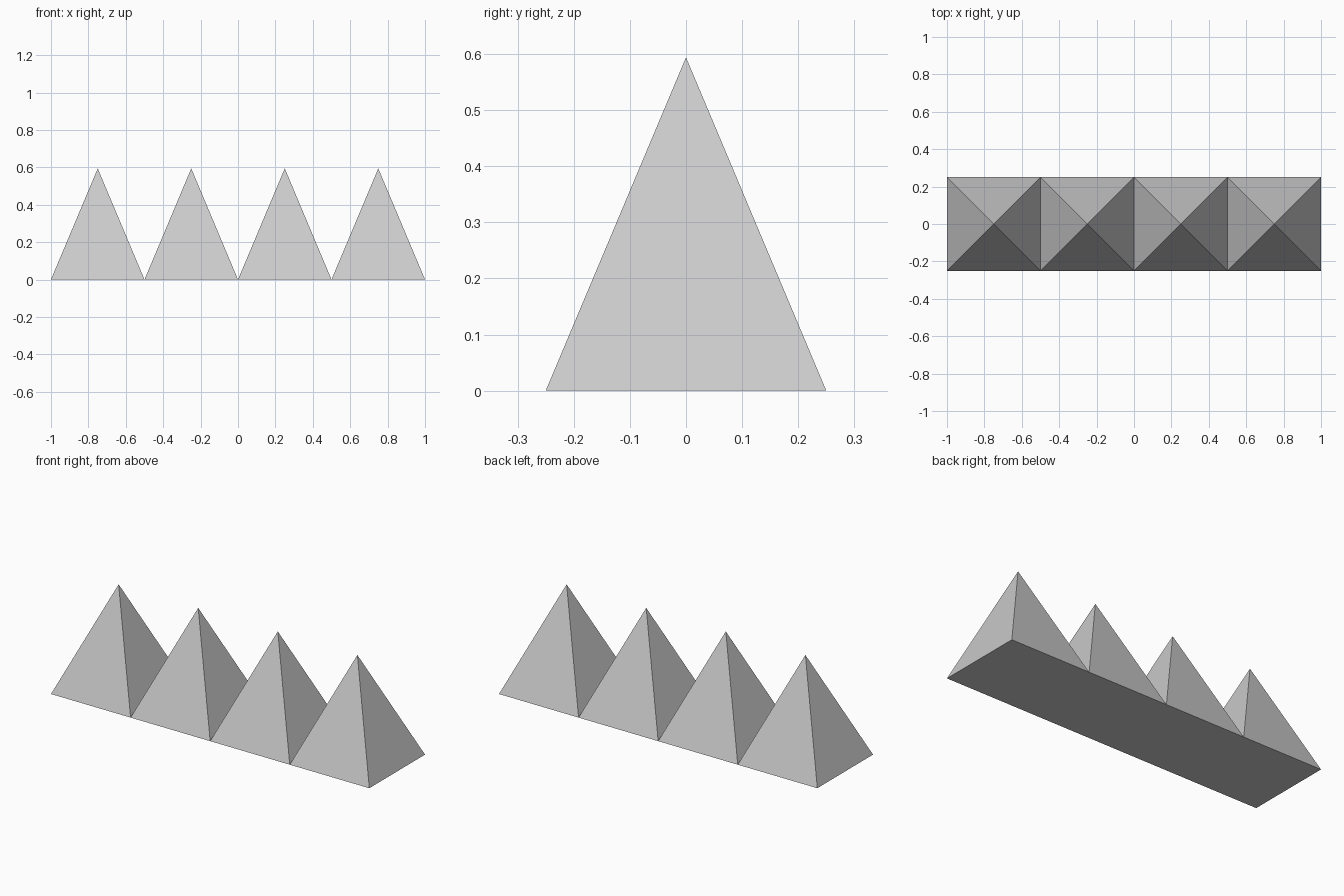
import bpy
import bmesh
from math import sqrt, pi
from mathutils import Matrix

if "Cube" in bpy.data.objects:
    bpy.data.objects.remove(bpy.data.objects["Cube"])

SIDE = 0.5
HEIGHT = 0.594
COUNT = 4


def pyramid_mesh():
    # Square pyramid: a four-sided cone turned so its sides face the axes
    bm = bmesh.new()
    bmesh.ops.create_cone(bm, cap_ends=True, segments=4,
                          radius1=SIDE / sqrt(2), radius2=0, depth=HEIGHT)
    bmesh.ops.remove_doubles(bm, verts=bm.verts, dist=1e-5)
    # Align the base edges with x and y whatever the starting corner
    if min(abs(v.co.x) for v in bm.verts if v.co.z < 0) < 0.01:
        bmesh.ops.rotate(bm, verts=bm.verts, matrix=Matrix.Rotation(pi / 4, 3, 'Z'))
    bmesh.ops.translate(bm, verts=bm.verts, vec=(0, 0, HEIGHT / 2))
    bmesh.ops.recalc_face_normals(bm, faces=bm.faces)
    mesh = bpy.data.meshes.new("pyramid")
    bm.to_mesh(mesh)
    bm.free()
    return mesh


# Row of touching pyramid spikes sharing one mesh
mesh = pyramid_mesh()
for i in range(COUNT):
    spike = bpy.data.objects.new(f"pyramid_{i + 1}", mesh)
    spike.location.x = (i - (COUNT - 1) / 2) * SIDE
    bpy.context.collection.objects.link(spike)
